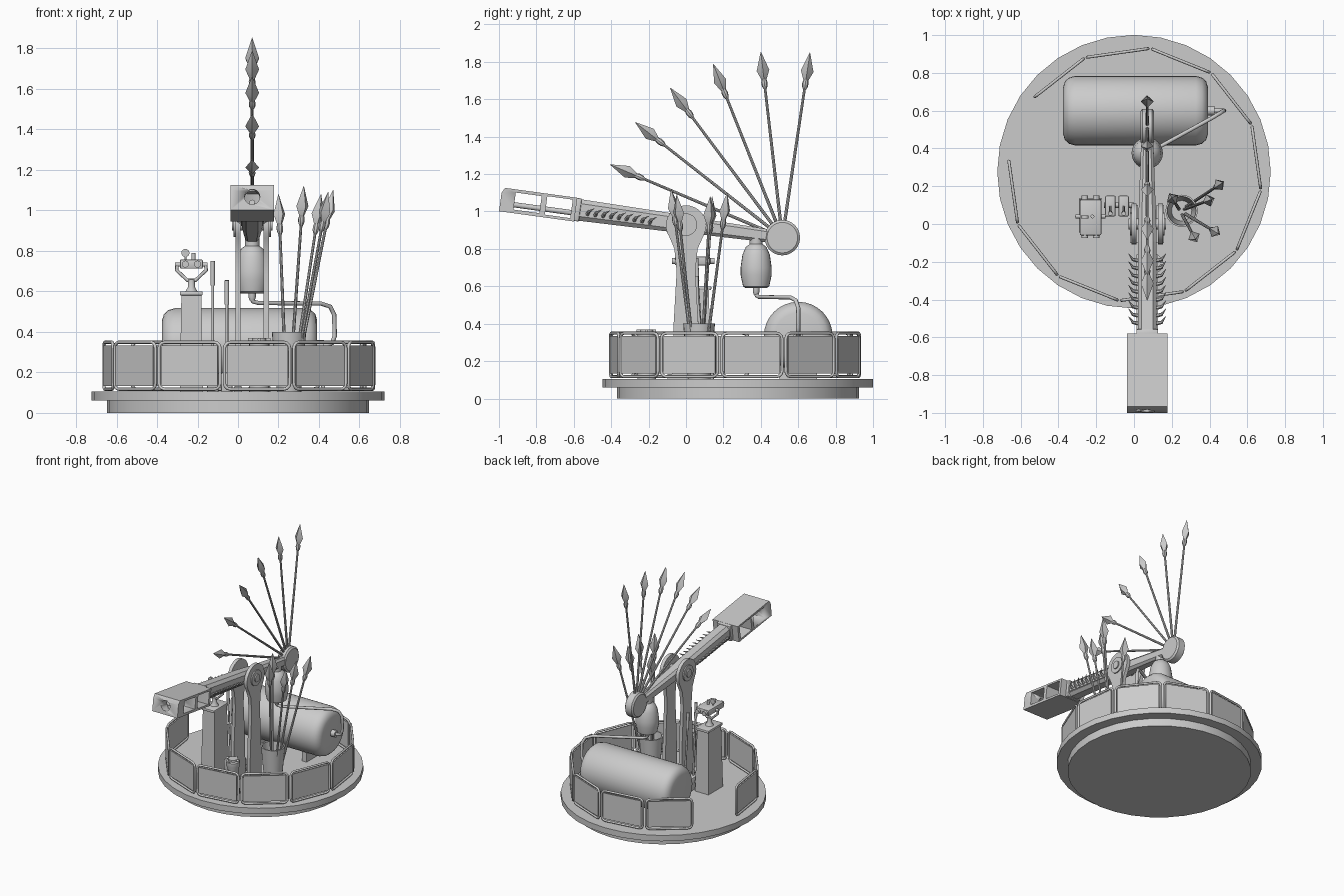
import bpy, bmesh, math
from mathutils import Vector, Matrix

if "Cube" in bpy.data.objects:
    bpy.data.objects.remove(bpy.data.objects["Cube"])

def make(name, bm, mat=Matrix(), smooth=True):
    me = bpy.data.meshes.new(name)
    bmesh.ops.recalc_face_normals(bm, faces=bm.faces)
    bm.to_mesh(me)
    bm.free()
    ob = bpy.data.objects.new(name, me)
    bpy.context.collection.objects.link(ob)
    ob.matrix_world = mat
    if smooth:
        bpy.ops.object.select_all(action='DESELECT')
        ob.select_set(True)
        bpy.context.view_layer.objects.active = ob
        bpy.ops.object.shade_smooth_by_angle(angle=math.radians(35))
    return ob

def aim(a, b):
    """Frame at a whose z axis points to b."""
    d = Vector(b) - Vector(a)
    return Matrix.Translation(a) @ d.to_track_quat('Z', 'Y').to_matrix().to_4x4()

def lathe(name, prof, mat=Matrix(), n=24):
    """Solid of revolution about local z from (radius, z) points."""
    bm = bmesh.new()
    rings = [[bm.verts.new((r * math.cos(2 * math.pi * i / n), r * math.sin(2 * math.pi * i / n), z))
              for i in range(n)] for r, z in prof]
    for a, b in zip(rings, rings[1:]):
        for i in range(n):
            bm.faces.new((a[i], a[(i + 1) % n], b[(i + 1) % n], b[i]))
    bm.faces.new(rings[0])
    bm.faces.new(rings[-1])
    return make(name, bm, mat)

def rod(name, a, b, r, n=12):
    return lathe(name, [(r, 0), (r, (Vector(b) - Vector(a)).length)], aim(a, b), n)

def prism(name, pts, x0, x1, mat=Matrix(), bevel=0):
    """Extrude a (y, z) outline along x."""
    bm = bmesh.new()
    f = bm.faces.new([bm.verts.new((x0, y, z)) for y, z in pts])
    g = bmesh.ops.extrude_face_region(bm, geom=[f])['geom']
    bmesh.ops.translate(bm, vec=(x1 - x0, 0, 0), verts=[v for v in g if isinstance(v, bmesh.types.BMVert)])
    if bevel:
        bmesh.ops.bevel(bm, geom=bm.edges[:], offset=bevel, segments=2, affect='EDGES', profile=0.5)
    return make(name, bm, mat)

def box(name, x, y, z, mat=Matrix(), bevel=0):
    return prism(name, [(y[0], z[0]), (y[1], z[0]), (y[1], z[1]), (y[0], z[1])], x[0], x[1], mat, bevel)

def pipe(name, pts, r, mat=Matrix(), cyclic=False):
    cu = bpy.data.curves.new(name, 'CURVE')
    cu.dimensions = '3D'
    cu.bevel_depth, cu.bevel_resolution, cu.use_fill_caps = r, 2, True
    sp = cu.splines.new('POLY')
    sp.points.add(len(pts) - 1)
    for p, c in zip(sp.points, pts):
        p.co = (*c, 1)
    sp.use_cyclic_u = cyclic
    ob = bpy.data.objects.new(name, cu)
    bpy.context.collection.objects.link(ob)
    ob.matrix_world = mat

def cut(ob, cutter):
    m = ob.modifiers.new('cut', 'BOOLEAN')
    m.operation, m.object, m.solver = 'DIFFERENCE', cutter, 'EXACT'
    cutter.hide_render = True
    cutter.hide_set(True)

def harpoon(name, a, tip):
    L = (Vector(tip) - Vector(a)).length
    m = aim(a, tip)
    lathe(name + "_shaft", [(.009, 0), (.007, L - .15)], m, 8)
    lathe(name + "_collar", [(.008, L - .2), (.015, L - .185), (.017, L - .165), (.011, L - .14)], m, 8)
    lathe(name + "_head", [(.011, L - .155), (.034, L - .1), (.001, L)], m, 4)

# round platform
lathe("platform_base", [(.647, 0), (.647, .065)], Matrix.Translation((0, .277, 0)), 32)
lathe("platform_deck", [(.724, .06), (.724, .105)], Matrix.Translation((0, .277, 0)), 32)

# railing: twelve bays, one left open
for k in range(12):
    if k == 5:
        continue
    m = (Matrix.Translation((.004, .262, 0)) @ Matrix.Rotation(math.radians(8 + 30 * k), 4, 'Z')
         @ Matrix.Translation((.65, 0, .233)))
    pts = []
    for cy, cz, a0 in ((1, 1, 0), (-1, 1, 90), (-1, -1, 180), (1, -1, 270)):
        for s in range(4):
            a = math.radians(a0 + 30 * s)
            pts.append((0, cy * .133 + .03 * math.cos(a), cz * .086 + .03 * math.sin(a)))
    pipe(f"rail_frame_{k}", pts, .008, m, True)
    box(f"rail_sheet_{k}", (-.005, .005), (-.15, .15), (-.1, .1), m)

# twin uprights with round heads, and the axle
side = [(-.075, .1), (-.066, .4), (-.05, .68), (-.062, .8)]
arc = [(.108 * math.cos(math.radians(a)), .925 + .108 * math.sin(math.radians(a))) for a in range(215, -36, -15)]
outline = side + arc + [(-y, z) for y, z in reversed(side)]
for s in (-1, 1):
    x = .07 + s * .07
    prism(f"upright_{s}", outline, x - .013, x + .013)
    rod(f"axle_cap_{s}", (x, 0, .93), (x + s * .022, 0, .93), .06, 20)
    box(f"upright_foot_{s}", (x - .02, x + .02), (-.1, .1), (.1, .13))
rod("axle", (-.03, 0, .93), (.17, 0, .93), .03)

# tilted boom
T = Matrix.Translation((.07, 0, .93)) @ Matrix.Rotation(math.radians(-7.8), 4, 'X')
bm = bmesh.new()
rings = []
for y, w, h in ((-.6, .05, .058), (-.1, .05, .05), (.08, .045, .042), (.5, .03, .034)):
    rings.append([bm.verts.new((w * a, y, h * b)) for a, b in
                  ((1, .6), (.6, 1), (-.6, 1), (-1, .6), (-1, -.6), (-.6, -1), (.6, -1), (1, -.6))])
for a, b in zip(rings, rings[1:]):
    for i in range(8):
        bm.faces.new((a[i], a[(i + 1) % 8], b[(i + 1) % 8], b[i]))
bm.faces.new(rings[0])
bm.faces.new(rings[-1])
make("boom", bm, T, False)
box("boom_collar", (-.058, .058), (-.605, -.57), (-.062, .062), T, .006)

# hooked spikes along both sides of the boom
for s in (-1, 1):
    box(f"spike_rail_{s}", (s * .046, s * .056), (-.56, -.16), (-.03, -.012), T)
    for i in range(9):
        y = -.53 + i * .042
        lathe(f"spike_root_{s}_{i}", [(.012, 0), (.008, .04)], T @ aim((s * .045, y, -.02), (s * .08, y + .005, 0)), 6)
        lathe(f"spike_tip_{s}_{i}", [(.008, 0), (.001, .045)], T @ aim((s * .075, y + .004, -.003), (s * .1, y + .035, .02)), 6)

# hollow nose block with side windows and muzzle hole
nose = prism("nose_block", [(-1, -.065), (-.595, -.065), (-.595, .063), (-.985, .063), (-1, .035)], -.108, .108, T)
cut(nose, box("window_cutter_front", (-.2, .2), (-.925, -.785), (-.046, .046), T))
cut(nose, box("window_cutter_rear", (-.2, .2), (-.755, -.618), (-.05, .05), T))
cut(nose, rod("muzzle_cutter", (.07, -1.1, 1.082), (.07, -.9, 1.055), .038, 20))
rod("muzzle_bar", T @ Vector((0, -.95, -.02)), T @ Vector((0, -.6, -.02)), .014)

# rear wheel with a fan of harpoons
hub = Vector((.07, .515, .86))
lathe("rear_wheel", [(.082, -.036), (.095, -.026), (.095, .026), (.082, .036)],
      Matrix.Translation(hub) @ Matrix.Rotation(math.pi / 2, 4, 'Y'))
for i in range(6):
    a = math.radians(81.5 + 15.1 * i)
    harpoon(f"fan_harpoon_{i}", hub, hub + Vector((0, math.cos(a), math.sin(a))))

# pressure bulb under the boom, feed pipe and tank
lathe("pressure_bulb", [(.055, .59), (.07, .6), (.083, .66), (.083, .7), (.073, .77), (.055, .81), (.035, .825), (.035, .88)],
      Matrix.Translation((.07, .375, 0)))
lathe("bulb_nozzle", [(.012, .555), (.018, .57), (.018, .595)], Matrix.Translation((.07, .375, 0)), 12)
pipe("feed_pipe", [(.07, .375, .6), (.07, .375, .56), (.075, .378, .55), (.1, .39, .543), (.41, .56, .54), (.455, .587, .525),
                   (.475, .6, .485), (.478, .6, .38), (.465, .6, .345), (.44, .6, .335), (.38, .6, .335)], .011)
prof = [(.125, -.383), (.155, -.374), (.175, -.352), (.184, -.32)]
lathe("tank", prof + [(r, -z) for r, z in reversed(prof)],
      Matrix.Translation((.008, .6, .333)) @ Matrix.Rotation(math.pi / 2, 4, 'Y'), 32)
rod("tank_valve", (.38, .6, .335), (.425, .6, .335), .025)
for x in (-.22, .22):
    box(f"tank_cradle_{x}", (x - .02, x + .02), (.5, .7), (.1, .2))

# bucket of spare harpoons
lathe("bucket", [(.06, .1), (.085, .4), (.076, .4), (.054, .13)], Matrix.Translation((.252, .07, 0)))
for i, (x, y, z) in enumerate(((.47, .22, 1.1), (.41, .13, 1.08), (.445, -.05, 1.09), (.325, -.08, 1.12), (.2, .14, 1.08))):
    harpoon(f"spare_harpoon_{i}", (.252 + (x - .3) * .15, .07 + (y - .07) * .15, .14), (x, y, z))

# control pedestal with yoke and twin-lens sight
bm = bmesh.new()
bmesh.ops.create_cube(bm, size=1)
for v in bm.verts:
    k = .9 if v.co.z > 0 else 1.05
    v.co = (-.23 + v.co.x * .11 * k, .045 + v.co.y * .17 * k, .345 + v.co.z * .49)
make("pedestal", bm, smooth=False)
box("pedestal_cap", (-.287, -.175), (-.045, .135), (.58, .6), bevel=.005)
lathe("sight_post", [(.03, .6), (.018, .62), (.016, .66)], Matrix.Translation((-.23, .04, 0)), 16)
pipe("sight_yoke", [(-.3, .04, .735), (-.303, .04, .705), (-.25, .04, .655), (-.21, .04, .655), (-.157, .04, .705), (-.16, .04, .735)], .009)
box("sight_body", (-.287, -.173), (-.06, .13), (.712, .758), bevel=.008)
rod("sight_pivot", (-.31, .04, .732), (-.15, .04, .732), .01)
for s in (-1, 1):
    rod(f"sight_lens_{s}", (-.23 + s * .03, -.075, .735), (-.23 + s * .03, .152, .735), .017, 16)
rod("sight_ring", (-.26, .03, .79), (-.26, .045, .79), .02, 16)
rod("sight_ring_post", (-.26, .04, .755), (-.26, .04, .79), .005)
rod("sight_knob", (-.22, .04, .755), (-.22, .04, .79), .01)

# two levers between pedestal and uprights
for i, (x, top) in enumerate(((-.125, .75), (-.055, .655))):
    box(f"lever_base_{i}", (x - .028, x + .028), (.04, .15), (.1, .2), bevel=.008)
    rod(f"lever_rod_{i}", (x, .09, .19), (x, .06, top - .1), .007)
    rod(f"lever_grip_{i}", (x, .06, top - .12), (x, .055, top), .011)
rod("lever_shaft", (-.16, .1, .16), (0, .1, .16), .014)

# small capstan in front
lathe("capstan", [(.05, .1), (.05, .13), (.038, .16), (.038, .29), (.05, .32), (.05, .35), (.035, .355), (.035, .37)],
      Matrix.Translation((.105, -.21, 0)), 20)
rod("capstan_bar", (.05, -.21, .362), (.16, -.21, .362), .008)
rod("capstan_bar_cross", (.105, -.265, .362), (.105, -.16, .362), .008)
